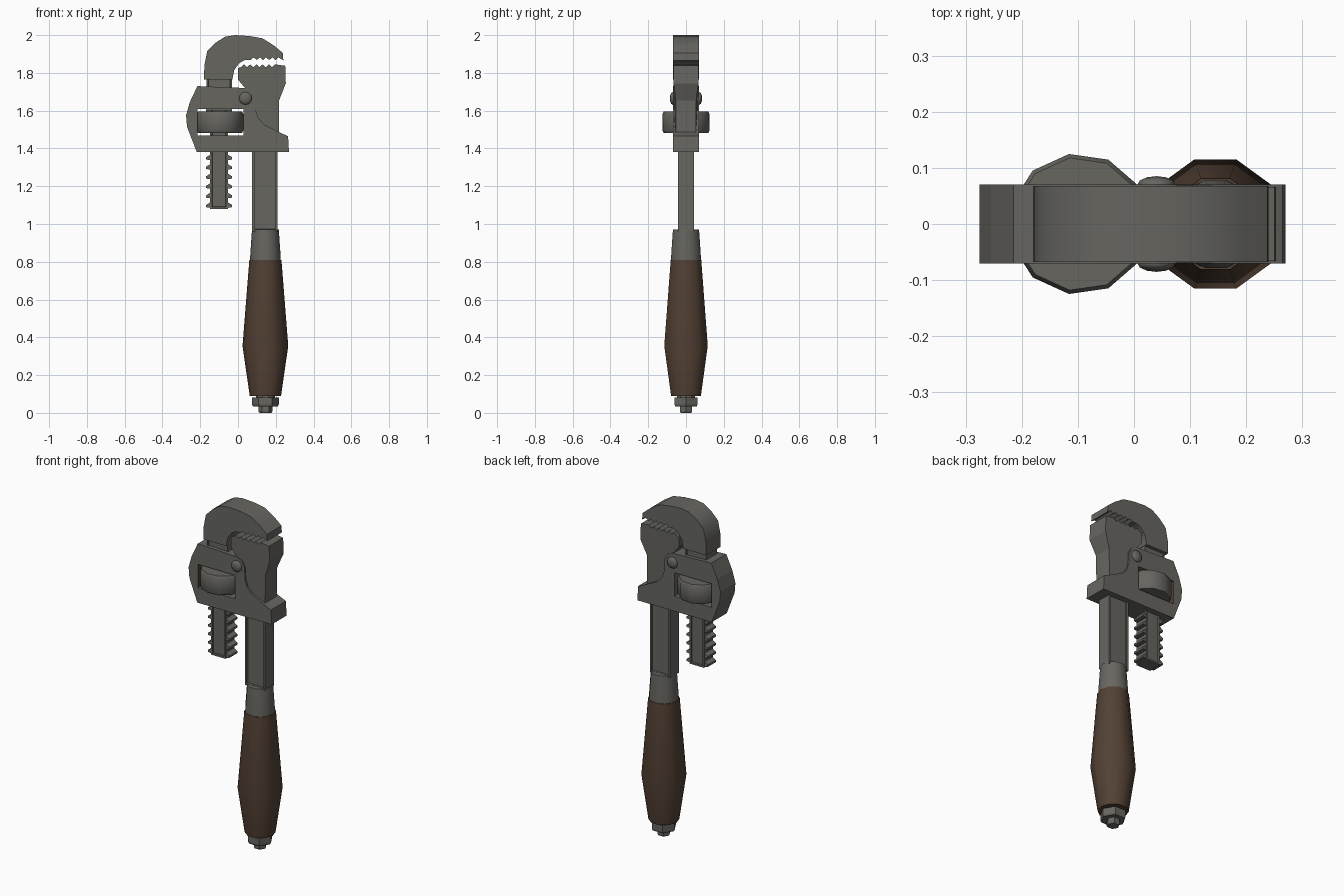
import bpy, bmesh, math
from mathutils import Vector

if "Cube" in bpy.data.objects:
    bpy.data.objects.remove(bpy.data.objects["Cube"])


def material(name, rgb):
    m = bpy.data.materials.new(name)
    m.diffuse_color = (*rgb, 1)
    m.use_nodes = True
    m.node_tree.nodes["Principled BSDF"].inputs["Base Color"].default_value = m.diffuse_color
    return m


STEEL = material("dark_steel", (0.135, 0.132, 0.118))
WOOD = material("brown_wood", (0.085, 0.052, 0.034))


def finish(name, bm, mats, smooth=None):
    bmesh.ops.recalc_face_normals(bm, faces=bm.faces[:])
    me = bpy.data.meshes.new(name)
    bm.to_mesh(me)
    bm.free()
    for m in mats:
        me.materials.append(m)
    ob = bpy.data.objects.new(name, me)
    bpy.context.collection.objects.link(ob)
    if smooth:
        bpy.ops.object.select_all(action='DESELECT')
        ob.select_set(True)
        bpy.context.view_layer.objects.active = ob
        bpy.ops.object.shade_smooth_by_angle(angle=math.radians(smooth))
    return ob


def plate_bm(loops, half):
    """Fill an outline (and holes) in XZ, then give it thickness along Y."""
    bm = bmesh.new()
    edges = []
    for pts in loops:
        vs = [bm.verts.new((x, -half, z)) for x, z in pts]
        edges += [bm.edges.new((vs[i], vs[i - 1])) for i in range(len(vs))]
    if len(loops) == 1:
        bm.faces.new(bm.verts[:])
    else:
        bmesh.ops.triangle_fill(bm, edges=edges, use_beauty=True)
    ext = bmesh.ops.extrude_face_region(bm, geom=bm.faces[:])
    bmesh.ops.translate(bm, vec=(0, 2 * half, 0),
                        verts=[g for g in ext['geom'] if isinstance(g, bmesh.types.BMVert)])
    return bm


def panelled_bar(name, x0, x1, z0, z1, half, rim, depth):
    """Bar with a sunk panel on its front and back."""
    bm = plate_bm([[(x0, z0), (x1, z0), (x1, z1), (x0, z1)]], half)
    bmesh.ops.recalc_face_normals(bm, faces=bm.faces[:])
    sides = [f for f in bm.faces if abs(f.normal.y) > 0.9]
    bmesh.ops.inset_individual(bm, faces=sides, thickness=rim)
    bmesh.ops.inset_individual(bm, faces=sides, thickness=0.003, depth=-depth)
    return finish(name, bm, [STEEL])


def lathe(name, x, rings, sides, mat, smooth=None, turn=0.0):
    """Stack of (radius, z) rings around a vertical axis."""
    bm = bmesh.new()
    rows = []
    for r, z in rings:
        rows.append([bm.verts.new((x + r * math.cos(turn + math.tau * i / sides),
                                   r * math.sin(turn + math.tau * i / sides), z))
                     for i in range(sides)])
    for a, b in zip(rows, rows[1:]):
        for i in range(sides):
            j = (i + 1) % sides
            bm.faces.new((a[i], a[j], b[j], b[i]))
    bm.faces.new(rows[0])
    bm.faces.new(rows[-1])
    return finish(name, bm, [mat], smooth)


CX = 0.145  # handle axis

# Handle, ferrule and end nut
lathe("handle", CX, [(0.083, 0.09), (0.121, 0.355), (0.085, 0.81)], 10, WOOD, 50)
lathe("ferrule", CX, [(0.081, 0.80), (0.08, 0.84), (0.071, 0.97)], 14, STEEL, 40)
lathe("end_washer", CX, [(0.05, 0.075), (0.05, 0.095)], 10, STEEL)
lathe("end_nut", CX, [(0.066, 0.035), (0.071, 0.045), (0.071, 0.082)], 6, STEEL)
lathe("end_bolt", CX, [(0.032, 0.0), (0.037, 0.008), (0.037, 0.04)], 6, STEEL)

# Main shank
panelled_bar("shank", 0.075, 0.208, 0.96, 1.40, 0.042, 0.016, 0.008)

# Fixed jaw with a toothed top, narrowing into the shank
teeth = [(0.015 + 0.0165 * i, 1.845 if i % 2 else 1.83) for i in range(12)]
bm = plate_bm([[(0.0, 1.825)] + teeth + [(0.25, 1.838), (0.253, 1.745), (0.218, 1.655),
              (0.215, 1.39), (0.08, 1.39), (0.045, 1.71), (0.0, 1.765)]], 0.066)
for v in bm.verts:
    if v.co.z < 1.70:
        v.co.y *= 0.82
finish("fixed_jaw", bm, [STEEL])

# Housing with a window for the adjusting nut
outer = [(-0.218, 1.38), (0.27, 1.38), (0.265, 1.465), (0.22, 1.485), (0.14, 1.525),
         (0.108, 1.56), (0.095, 1.60), (0.092, 1.67), (0.075, 1.705), (0.04, 1.72),
         (-0.215, 1.73), (-0.255, 1.645), (-0.275, 1.575), (-0.27, 1.515)]
window = [(-0.215, 1.468), (0.028, 1.468), (0.028, 1.608), (-0.215, 1.608)]
bm = plate_bm([outer, window], 0.07)
for f in bm.faces:
    c = f.calc_center_median()
    if abs(c.x + 0.215) < 0.002 and 1.47 < c.z < 1.605:
        f.material_index = 1
finish("housing", bm, [STEEL, WOOD])

# Rivets on both faces of the housing
bm = bmesh.new()
for side in (-1, 1):
    new = bmesh.ops.create_uvsphere(bm, u_segments=12, v_segments=6, radius=0.034)['verts']
    for v in new:
        v.co = Vector((v.co.x + 0.04, v.co.y * 0.45 + side * 0.07, v.co.z + 1.665))
finish("rivets", bm, [STEEL], 60)

# Adjusting nut
lathe("adjusting_nut", -0.098, [(0.119, 1.483), (0.126, 1.495), (0.126, 1.583), (0.119, 1.596)],
      11, STEEL, 40)

# Hook jaw shank with rack teeth on both edges
panelled_bar("hook_shank", -0.147, -0.053, 1.08, 1.80, 0.042, 0.014, 0.007)
bm = bmesh.new()
for edge, out in ((-0.149, -1), (-0.051, 1)):
    for i in range(13):
        z = 1.085 + i * 0.0505
        prof = [(edge - out * 0.006, z), (edge + out * 0.02, z + 0.004),
                (edge + out * 0.02, z + 0.016), (edge - out * 0.006, z + 0.032)]
        a = [bm.verts.new((x, -0.038, h)) for x, h in prof]
        b = [bm.verts.new((x, 0.038, h)) for x, h in prof]
        bm.faces.new(a)
        bm.faces.new(b)
        for k in range(4):
            bm.faces.new((a[k - 1], a[k], b[k], b[k - 1]))
finish("rack_teeth", bm, [STEEL])
panelled_bar("hook_neck", -0.168, -0.032, 1.60, 1.82, 0.052, 0.012, 0.004)

# Hook jaw, toothed underneath
teeth = [(0.215 - 0.0165 * i, 1.868 if i % 2 else 1.882) for i in range(10)]
bm = plate_bm([[(-0.18, 1.765), (-0.178, 1.84), (-0.163, 1.915), (-0.118, 1.96),
               (-0.068, 1.992), (-0.015, 2.0), (0.06, 1.995), (0.13, 1.983),
               (0.19, 1.945), (0.238, 1.905), (0.24, 1.866)] + teeth +
              [(0.035, 1.868), (0.005, 1.85), (-0.02, 1.815), (-0.03, 1.765)]], 0.068)
finish("hook_jaw", bm, [STEEL], 35)
